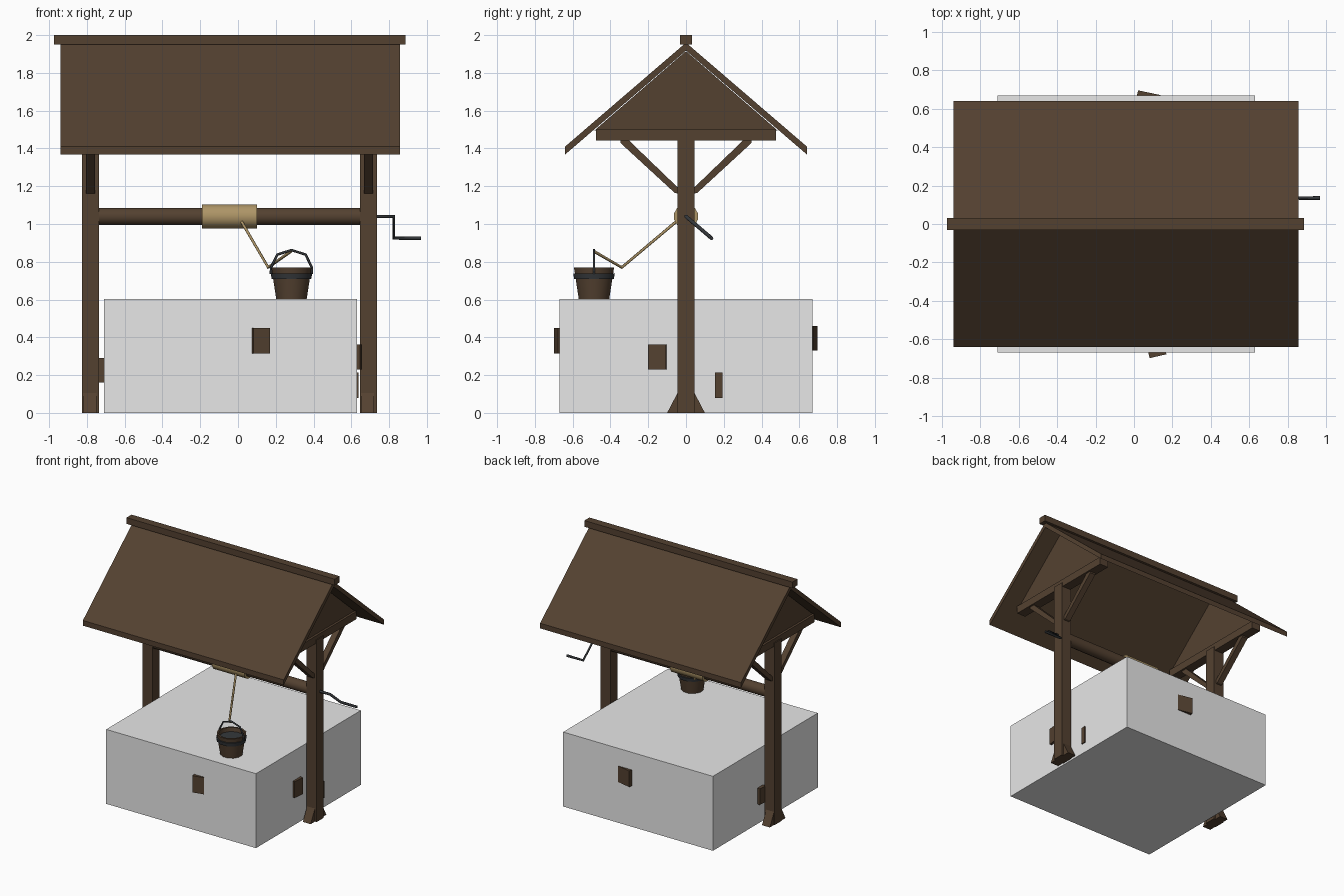
import bpy, bmesh, math
from mathutils import Vector, Matrix

if "Cube" in bpy.data.objects:
    bpy.data.objects.remove(bpy.data.objects["Cube"])


def material(name, rgb):
    m = bpy.data.materials.new(name)
    m.diffuse_color = (*rgb, 1)
    m.use_nodes = True
    m.node_tree.nodes["Principled BSDF"].inputs["Base Color"].default_value = m.diffuse_color
    return m


WOOD = material("brown wood", (0.088, 0.053, 0.030))
METAL = material("dark metal", (0.035, 0.039, 0.043))
ROPE = material("tan rope", (0.42, 0.30, 0.135))
STONE = material("pale grey", (0.8, 0.8, 0.8))


def finish(name, bm, mat, smooth=False):
    bmesh.ops.recalc_face_normals(bm, faces=bm.faces)
    me = bpy.data.meshes.new(name)
    bm.to_mesh(me)
    bm.free()
    ob = bpy.data.objects.new(name, me)
    bpy.context.collection.objects.link(ob)
    me.materials.append(mat)
    if smooth:
        bpy.context.view_layer.objects.active = ob
        ob.select_set(True)
        bpy.ops.object.shade_smooth_by_angle(angle=math.radians(35))
        ob.select_set(False)
    return ob


def block(name, lo, hi, mat=WOOD, turn=0):
    lo, hi = Vector(lo), Vector(hi)
    bm = bmesh.new()
    size = hi - lo
    bmesh.ops.create_cube(bm, size=1, matrix=Matrix.Translation((lo + hi) / 2)
                          @ Matrix.Rotation(math.radians(turn), 4, 'Z')
                          @ Matrix.Diagonal((*size, 1)))
    return finish(name, bm, mat)


def prism(name, profile, x0, x1, mat=WOOD):
    """Extrude a (y, z) profile along x."""
    bm = bmesh.new()
    face = bm.faces.new([bm.verts.new((x0, y, z)) for y, z in profile])
    new = bmesh.ops.extrude_face_region(bm, geom=[face])["geom"]
    bmesh.ops.translate(bm, vec=(x1 - x0, 0, 0),
                        verts=[v for v in new if isinstance(v, bmesh.types.BMVert)])
    return finish(name, bm, mat)


def lathe(name, profile, centre, mat, sides=16, along_x=False):
    """Spin a closed (radius, height) profile."""
    bm = bmesh.new()
    rings = []
    for r, h in profile:
        ring = []
        for i in range(sides):
            a = 2 * math.pi * (i + 0.5) / sides
            u, v = r * math.cos(a), r * math.sin(a)
            p = (h, u, v) if along_x else (u, v, h)
            ring.append(bm.verts.new(Vector(p) + Vector(centre)))
        rings.append(ring)
    for a, b in zip(rings, rings[1:]):
        for i in range(sides):
            j = (i + 1) % sides
            bm.faces.new((a[i], a[j], b[j], b[i]))
    bm.faces.new(rings[0])
    bm.faces.new(rings[-1])
    return finish(name, bm, mat, True)


def rod(name, points, radius, mat):
    cu = bpy.data.curves.new(name, 'CURVE')
    cu.dimensions = '3D'
    cu.bevel_depth = radius
    cu.bevel_resolution = 1
    cu.use_fill_caps = True
    sp = cu.splines.new('POLY')
    sp.points.add(len(points) - 1)
    for p, co in zip(sp.points, points):
        p.co = (*co, 1)
    cu.materials.append(mat)
    ob = bpy.data.objects.new(name, cu)
    bpy.context.collection.objects.link(ob)
    return ob


# well body and the bricks that stick out of it
block("well_body", (-0.71, -0.67, 0), (0.63, 0.67, 0.602), STONE)
block("front_brick", (0.07, -0.69, 0.315), (0.16, -0.60, 0.45), turn=13)
block("back_brick", (0.01, 0.59, 0.33), (0.13, 0.685, 0.46), turn=-12)
block("right_brick", (0.55, -0.195, 0.23), (0.652, -0.10, 0.362), turn=-6)
block("right_low_brick", (0.55, 0.153, 0.08), (0.638, 0.193, 0.215))
block("left_brick", (-0.735, 0.03, 0.16), (-0.65, 0.10, 0.29), turn=-4)

# end frames: post, foot wedges, tie beam, braces and gable
for side, x in (("left", -0.78), ("right", 0.69)):
    block(side + "_post", (x - 0.045, -0.045, 0), (x + 0.045, 0.045, 1.472))
    block(side + "_tie_beam", (x - 0.038, -0.477, 1.442), (x + 0.038, 0.477, 1.503))
    prism(side + "_gable", [(-0.485, 1.495), (0.485, 1.495), (0, 1.915)],
          x - 0.02, x + 0.02)
    for s in (-1, 1):
        prism(side + "_brace", [(s * y, z) for y, z in
              ((0.04, 1.19), (0.04, 1.16), (0.06, 1.165), (0.348, 1.43),
               (0.348, 1.45), (0.31, 1.45))], x - 0.024, x + 0.024)
        prism(side + "_foot_wedge", [(s * 0.03, 0), (s * 0.1, 0),
              (s * 0.045, 0.105), (s * 0.03, 0.105)], x - 0.04, x + 0.03)

# roof slopes and ridge
for side, s in (("front", -1), ("back", 1)):
    prism(side + "_roof", [(0, 1.96), (s * 0.64, 1.41), (s * 0.64, 1.368),
                           (0, 1.918)], -0.94, 0.857)
block("ridge_beam", (-0.975, -0.032, 1.95), (0.887, 0.032, 2.0))

# windlass: axle, wound rope and crank
lathe("axle", [(0.046, -0.75), (0.046, 0.66)], (0, 0, 1.04), WOOD, 12, True)
lathe("wound_rope", [(0.065, -0.19), (0.065, 0.10)], (0, 0, 1.04), ROPE, 12, True)
rod("crank", [(0.70, 0, 1.04), (0.825, 0, 1.04), (0.825, 0.135, 0.925),
              (0.97, 0.135, 0.925)], 0.01, METAL)

# slack rope down to the bucket
rod("rope", [(0.02, -0.055, 1.01), (0.16, -0.34, 0.77), (0.28, -0.487, 0.855)],
    0.008, ROPE)

# bucket with band and bail
BX, BY = 0.283, -0.487
lathe("bucket", [(0.083, 0.6), (0.11, 0.77), (0.096, 0.77), (0.074, 0.62)],
      (BX, BY, 0), WOOD, 12)
lathe("bucket_band", [(0.10, 0.708), (0.108, 0.708), (0.114, 0.738), (0.10, 0.738)],
      (BX, BY, 0), METAL, 12)
rod("bucket_handle", [(BX + dx, BY, z) for dx, z in
    ((-0.108, 0.735), (-0.108, 0.77), (-0.075, 0.838), (0, 0.862),
     (0.075, 0.838), (0.108, 0.77), (0.108, 0.735))], 0.007, METAL)
